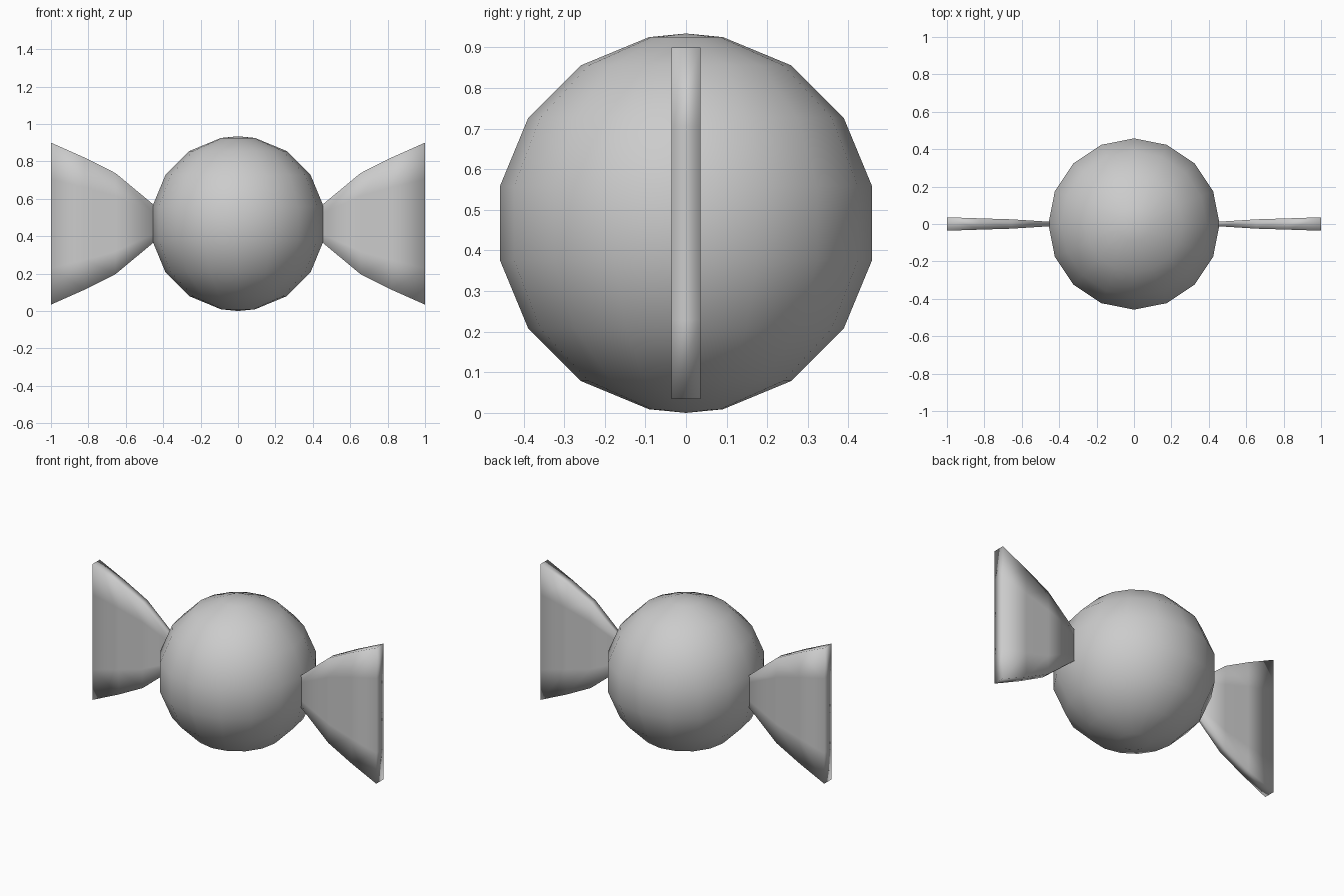
import bpy
import bmesh
from math import pi, sin, cos

cube = bpy.data.objects.get("Cube")
if cube:
    bpy.data.objects.remove(cube, do_unlink=True)

MID = 0.467  # height of the centre line, also the ball radius

grey = bpy.data.materials.new("wrapper grey")
grey.use_nodes = True
colour = (0.6, 0.6, 0.6, 1)
grey.diffuse_color = colour
grey.node_tree.nodes["Principled BSDF"].inputs["Base Color"].default_value = colour


def finish(name, bm):
    """Turn a bmesh into a smooth grey object on the centre line."""
    bmesh.ops.recalc_face_normals(bm, faces=bm.faces)
    for face in bm.faces:
        face.smooth = True
    mesh = bpy.data.meshes.new(name)
    bm.to_mesh(mesh)
    bm.free()
    mesh.materials.append(grey)
    obj = bpy.data.objects.new(name, mesh)
    obj.location.z = MID
    bpy.context.collection.objects.link(obj)


def bridge(bm, a, b):
    """Join two closed rings of vertices with quads."""
    for i in range(len(a)):
        j = (i + 1) % len(a)
        bm.faces.new((a[i], a[j], b[j], b[i]))


# Round sweet: rings sit half a step away from the poles
def build_ball(sides=16, rows=8):
    bm = bmesh.new()
    rings = []
    for r in range(rows):
        polar = pi * (r + 0.5) / rows
        rings.append([bm.verts.new((MID * sin(polar) * cos(2 * pi * s / sides),
                                    MID * sin(polar) * sin(2 * pi * s / sides),
                                    MID * cos(polar))) for s in range(sides)])
    for a, b in zip(rings, rings[1:]):
        bridge(bm, a, b)
    for ring, z in ((rings[0], MID), (rings[-1], -MID)):
        pole = bm.verts.new((0, 0, z))
        for i in range(sides):
            bm.faces.new((ring[i], ring[(i + 1) % sides], pole))
    finish("sweet_ball", bm)


# Flared wrapper end: x position, half height, half thickness
STATIONS = ((0.45, 0.10, 0.012), (0.655, 0.27, 0.025),
            (0.82, 0.353, 0.030), (1.0, 0.433, 0.036))
LEVELS = (-1, -0.55, 0, 0.55, 1)


def build_twist(name, side):
    bm = bmesh.new()
    rings = []
    for x, half_z, half_y in STATIONS:
        front = [bm.verts.new((side * x, -half_y, half_z * k)) for k in LEVELS]
        back = [bm.verts.new((side * x, half_y, half_z * k)) for k in LEVELS]
        rings.append(front + back[::-1])
    for a, b in zip(rings, rings[1:]):
        bridge(bm, a, b)
    # End caps as a ladder of quads
    for ring in (rings[0], rings[-1]):
        n = len(ring)
        for i in range(n // 2 - 1):
            bm.faces.new((ring[i], ring[i + 1], ring[n - 2 - i], ring[n - 1 - i]))
    finish(name, bm)


build_ball()
build_twist("left_wrapper_twist", 1)
build_twist("right_wrapper_twist", -1)
